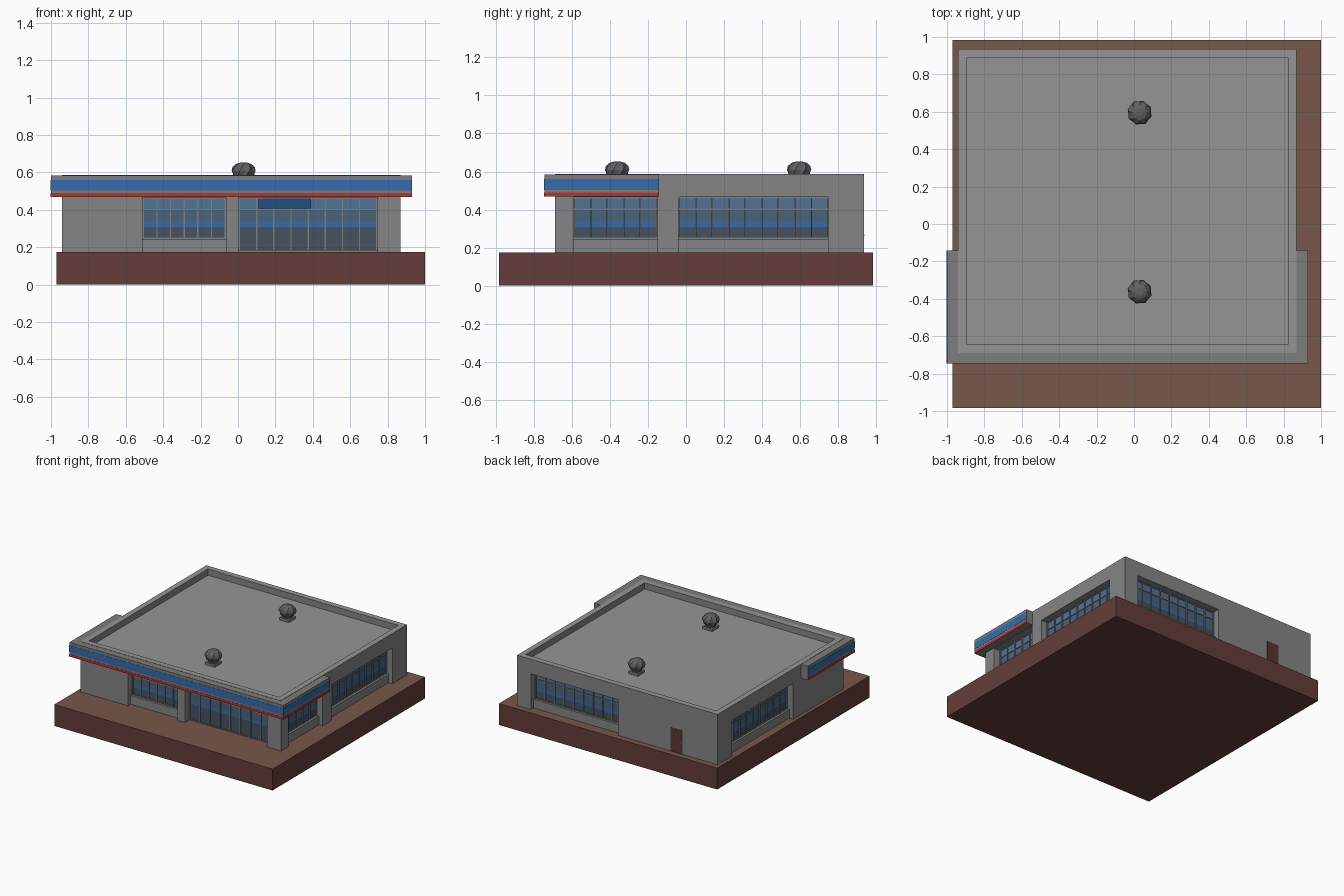
import bpy, bmesh
from math import pi, sin, cos
from mathutils import Matrix, Vector

if "Cube" in bpy.data.objects:
    bpy.data.objects.remove(bpy.data.objects["Cube"])


def mat(name, r, g, b):
    m = bpy.data.materials.new(name)
    m.diffuse_color = (r, g, b, 1)
    m.use_nodes = True
    m.node_tree.nodes["Principled BSDF"].inputs["Base Color"].default_value = m.diffuse_color
    return m


BRICK = mat("brick", 0.125, 0.048, 0.043)
PAVING = mat("paving", 0.187, 0.095, 0.07)
WALL = mat("wall_grey", 0.235, 0.235, 0.235)
ROOFING = mat("roof_grey", 0.30, 0.30, 0.30)
TRIM = mat("trim_grey", 0.205, 0.205, 0.205)
FRAME = mat("frame_grey", 0.20, 0.215, 0.22)
GLASS_HIGH = mat("glass_high", 0.085, 0.165, 0.29)
GLASS_MID = mat("glass_mid", 0.07, 0.125, 0.20)
GLASS_LOW = mat("glass_low", 0.06, 0.085, 0.115)
BLUE = mat("blue", 0.035, 0.148, 0.42)
NAVY = mat("navy", 0.017, 0.078, 0.22)
RED = mat("red", 0.46, 0.033, 0.033)
DOOR = mat("door_brown", 0.10, 0.035, 0.033)
STEEL = mat("steel", 0.12, 0.12, 0.12)


def finish(name, bm, *mats):
    bmesh.ops.recalc_face_normals(bm, faces=bm.faces)
    me = bpy.data.meshes.new(name)
    bm.to_mesh(me)
    bm.free()
    ob = bpy.data.objects.new(name, me)
    bpy.context.collection.objects.link(ob)
    for m in mats:
        me.materials.append(m)
    return ob


def paint_tops(ob, material):
    ob.data.materials.append(material)
    for p in ob.data.polygons:
        if p.normal.z > 0.5:
            p.material_index = 1


def add_box(bm, x0, x1, y0, y1, z0, z1):
    m = Matrix.Translation(((x0 + x1) / 2, (y0 + y1) / 2, (z0 + z1) / 2))
    m = m @ Matrix.Diagonal((abs(x1 - x0), abs(y1 - y0), abs(z1 - z0), 1))
    bmesh.ops.create_cube(bm, size=1, matrix=m)


def boxes(name, dims, material, turn=0):
    """Boxes joined in one object, turned by quarter turns about z."""
    bm = bmesh.new()
    for d in dims:
        add_box(bm, *d)
    bm.transform(Matrix.Rotation(turn * pi / 2, 4, 'Z'))
    return finish(name, bm, material)


# Main levels and wall planes
BASE, HEAD, TOP, ROOF = 0.175, 0.466, 0.586, 0.535
X0, X1, Y0, Y1 = -0.94, 0.87, -0.69, 0.935
REC = 0.065

# Raised base with paved top
paint_tops(boxes("base_slab", [(-0.97, 1.0, -0.983, 0.983, 0, BASE)], BRICK), PAVING)

# Openings: side (quarter turns), start, end along wall, sill, panes
DIST = [-Y0, X1, Y1, -X0]
OPENINGS = [
    ("front_window", 0, -0.51, -0.065, True, 6),
    ("entrance", 0, 0.005, 0.745, False, 8),
    ("right_front_window", 1, -0.59, -0.15, True, 5),
    ("right_rear_window", 1, -0.04, 0.75, True, 9),
    ("back_window", 2, -0.745, 0.04, True, 9),
    ("left_window", 3, -0.75, 0.04, True, 9),
]

# Lower walls: plan outline with a notch at every opening
starts = [X0, Y0, -X1, -Y1]
outline = []
for side in range(4):
    rot = Matrix.Rotation(side * pi / 2, 3, 'Z')
    d = DIST[side]
    pts = [(starts[side], -d)]
    for _, s, a, b, _, _ in OPENINGS:
        if s == side:
            pts += [(a, -d), (a, REC - d), (b, REC - d), (b, -d)]
    outline += [rot @ Vector((u, v, BASE)) for u, v in pts]
bm = bmesh.new()
face = bm.faces.new([bm.verts.new(p) for p in outline])
ext = bmesh.ops.extrude_face_region(bm, geom=[face])
for v in ext["geom"]:
    if isinstance(v, bmesh.types.BMVert):
        v.co.z = HEAD
finish("lower_walls", bm, WALL)

# Upper wall band with sunken roof inside the parapet
bm = bmesh.new()
add_box(bm, X0, X1, Y0, Y1, HEAD, TOP)
top = max(bm.faces, key=lambda f: f.calc_center_median().z)
bmesh.ops.inset_region(bm, faces=[top], thickness=0.046, use_even_offset=True)
rim = bmesh.ops.extrude_face_region(bm, geom=[top])
bmesh.ops.delete(bm, geom=[top], context='FACES')
for v in rim["geom"]:
    if isinstance(v, bmesh.types.BMVert):
        v.co.z = ROOF
paint_tops(finish("upper_walls_and_roof", bm, WALL), ROOFING)

# Canopy wrapping the front and part of both sides
CX0, CX1, CY0, CY1 = -1.0, 0.93, -0.745, -0.142
CZ = 0.469
boxes("canopy", [(CX0, CX1, CY0, Y0, CZ, TOP - 0.002),
                 (CX0, X0, Y0, CY1, CZ, TOP - 0.002),
                 (X1, CX1, Y0, CY1, CZ, TOP - 0.002)], TRIM)
e = 0.0015
for name, m, z0, z1 in (("blue_band", BLUE, 0.503, 0.56), ("red_band", RED, CZ - 0.001, 0.489)):
    boxes(name, [(CX0 - e, CX1 + e, CY0 - e, CY0 + e, z0, z1),
                 (CX0 - e, CX0 + e, CY0 + e, CY1, z0, z1),
                 (CX1 - e, CX1 + e, CY0 + e, CY1, z0, z1)], m)

# Glazing in three tones, stripes, frames and sill panels
for name, side, a, b, sill, n in OPENINGS:
    y = REC - DIST[side]
    z0 = 0.245 if sill else BASE + 0.004
    w = 0.0035
    for part, m, lo, hi in (("low_glass", GLASS_LOW, z0, 0.308),
                            ("stripe", BLUE, 0.308, 0.332),
                            ("mid_glass", GLASS_MID, 0.332, 0.402),
                            ("high_glass", GLASS_HIGH, 0.402, HEAD)):
        boxes(name + "_" + part, [(a, b, y - 0.006, y, lo, hi)], m, side)
    bars = []
    for i in range(n + 1):
        u = a + w + (b - a - 2 * w) * i / n
        bars.append((u - w, u + w, y - 0.014, y - 0.006, z0, HEAD))
    for z in (z0 + w, 0.402, HEAD - w):
        bars.append((a, b, y - 0.012, y - 0.006, z - w, z + w))
    boxes(name + "_frame", bars, FRAME, side)
    if sill:
        boxes(name + "_sill", [(a, b, y - 0.03, y, BASE, z0)], WALL, side)

# Blank blue panel above the entrance
ye = Y0 + REC
boxes("entrance_panel", [(0.11, 0.39, ye - 0.02, ye - 0.006, 0.408, 0.46)], NAVY)

# Rear service door, nearly flush with the wall
boxes("back_door", [(-0.625, -0.515, Y1 - 0.01, Y1 + 0.001, BASE, 0.37)], DOOR)
boxes("back_door_handle", [(-0.615, -0.607, Y1, Y1 + 0.003, 0.262, 0.27)], TRIM)


# Roof turbine vents: twisted ribbed ball on a square foot
def vent(name, x, y):
    boxes(name + "_foot", [(x - 0.043, x + 0.043, y - 0.043, y + 0.043, ROOF, 0.556)], TRIM)
    bm = bmesh.new()
    rings = []
    profile = [(0.556, 0.036), (0.572, 0.042), (0.587, 0.060), (0.608, 0.067),
               (0.629, 0.060), (0.645, 0.041), (0.652, 0.018)]
    for k, (z, r) in enumerate(profile):
        ring = []
        for i in range(16):
            t = 2 * pi * i / 16 + k * 0.16
            rr = r * (0.9 if i % 2 and 1 < k < 6 else 1.0)
            ring.append(bm.verts.new((x + rr * cos(t), y + rr * sin(t), z)))
        rings.append(ring)
    for lo, hi in zip(rings, rings[1:]):
        for i in range(16):
            j = (i + 1) % 16
            bm.faces.new((lo[i], lo[j], hi[j], hi[i]))
    bm.faces.new(rings[-1])
    finish(name + "_turbine", bm, STEEL)


vent("rear_vent", 0.03, 0.595)
vent("front_vent", 0.03, -0.362)
